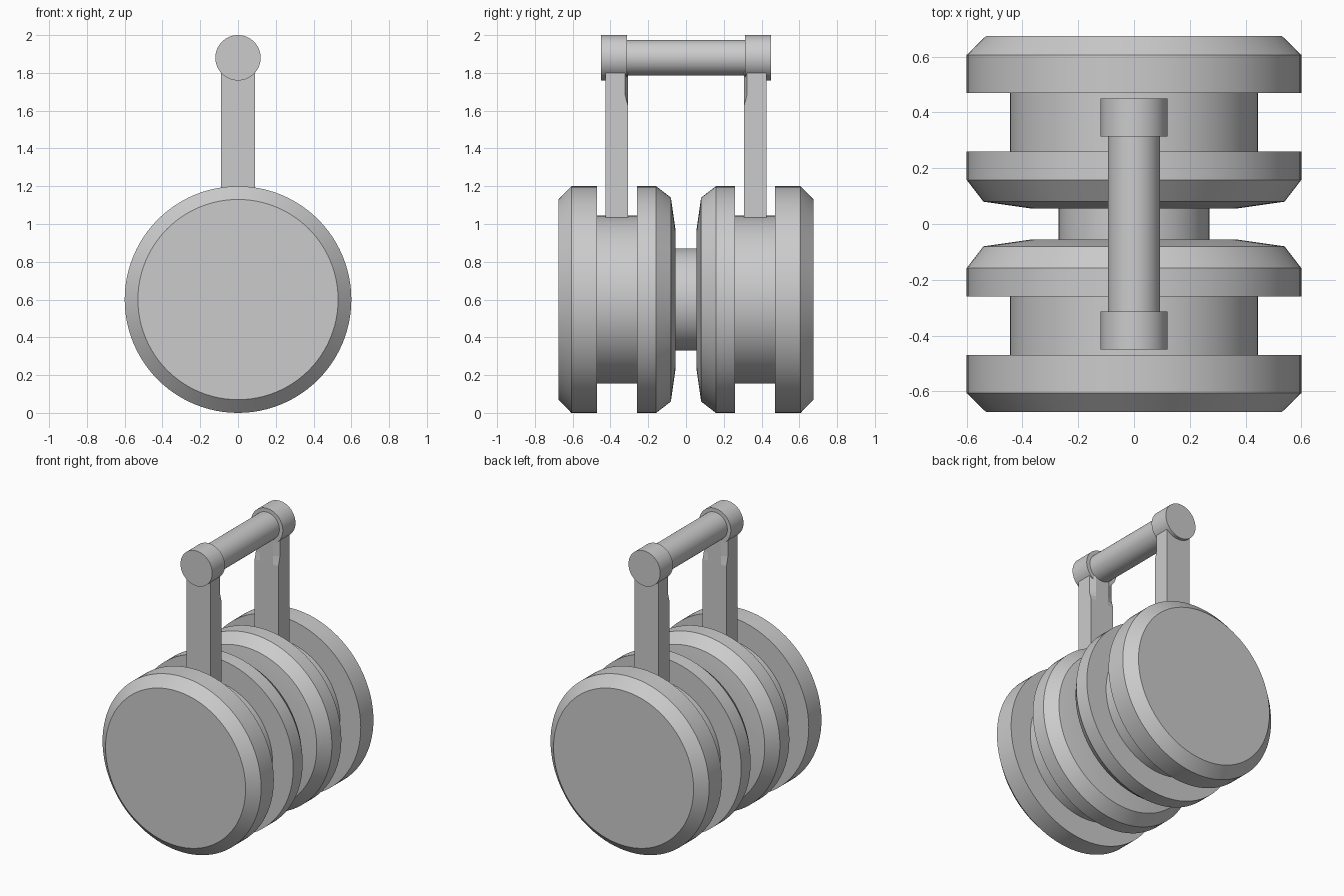
import bpy, bmesh
from math import cos, sin, tau, radians

if "Cube" in bpy.data.objects:
    bpy.data.objects.remove(bpy.data.objects["Cube"])

SEGS = 96
WHEEL_Z, GRIP_Z = 0.6, 1.88


def finish(name, bm, smooth=True):
    bmesh.ops.recalc_face_normals(bm, faces=bm.faces)
    mesh = bpy.data.meshes.new(name)
    bm.to_mesh(mesh)
    bm.free()
    ob = bpy.data.objects.new(name, mesh)
    bpy.context.collection.objects.link(ob)
    if smooth:
        bpy.context.view_layer.objects.active = ob
        ob.select_set(True)
        bpy.ops.object.shade_smooth_by_angle(angle=radians(12))
        ob.select_set(False)
    return ob


def loft(name, rings, smooth=True):
    """Skin a list of equal-length point rings and cap both ends."""
    bm = bmesh.new()
    loops = [[bm.verts.new(p) for p in ring] for ring in rings]
    n = len(loops[0])
    for a, b in zip(loops, loops[1:]):
        for i in range(n):
            j = (i + 1) % n
            bm.faces.new((a[i], a[j], b[j], b[i]))
    bm.faces.new(loops[0])
    bm.faces.new(loops[-1])
    return finish(name, bm, smooth)


def turned(name, profile, z):
    """Solid of revolution about the y axis from (y, radius) pairs."""
    return loft(name, [[(r * cos(tau * i / SEGS), y, z + r * sin(tau * i / SEGS))
                        for i in range(SEGS)] for y, r in profile])


def post_ring(z, s, half, cut):
    """Post cross-section whose inner corners are relieved by cut."""
    inner, outer = 0.308, 0.427
    pts = [(-half, outer), (half, outer), (half, inner + cut),
           (0.05, inner), (-0.05, inner), (-half, inner + cut)]
    return [(x, s * y, z) for x, y in pts]


# Grooved drum: chamfered rims either side of a narrower core
drum = [(0.055, 0.365), (0.08, 0.54), (0.158, 0.6), (0.26, 0.6), (0.26, 0.444),
        (0.47, 0.444), (0.47, 0.6), (0.607, 0.6), (0.675, 0.53)]

for side, s in (("front", -1), ("back", 1)):
    turned(side + "_drum", [(s * y, r) for y, r in drum], WHEEL_Z)
    # Upright post, relieved near the top where it meets the grip
    loft(side + "_post", [post_ring(z, s, 0.09, c) for z, c in
                          ((1.02, 0), (1.63, 0), (1.66, 0.009), (1.69, 0.016), (1.83, 0.016))],
         smooth=False)
    # Grip end cap
    turned(side + "_grip_cap", [(s * 0.313, 0.12), (s * 0.45, 0.12)], GRIP_Z)

# Axle between the drums and handle bar between the caps
turned("axle", [(-0.06, 0.27), (0.06, 0.27)], WHEEL_Z)
turned("grip_bar", [(-0.32, 0.094), (0.32, 0.094)], GRIP_Z)
